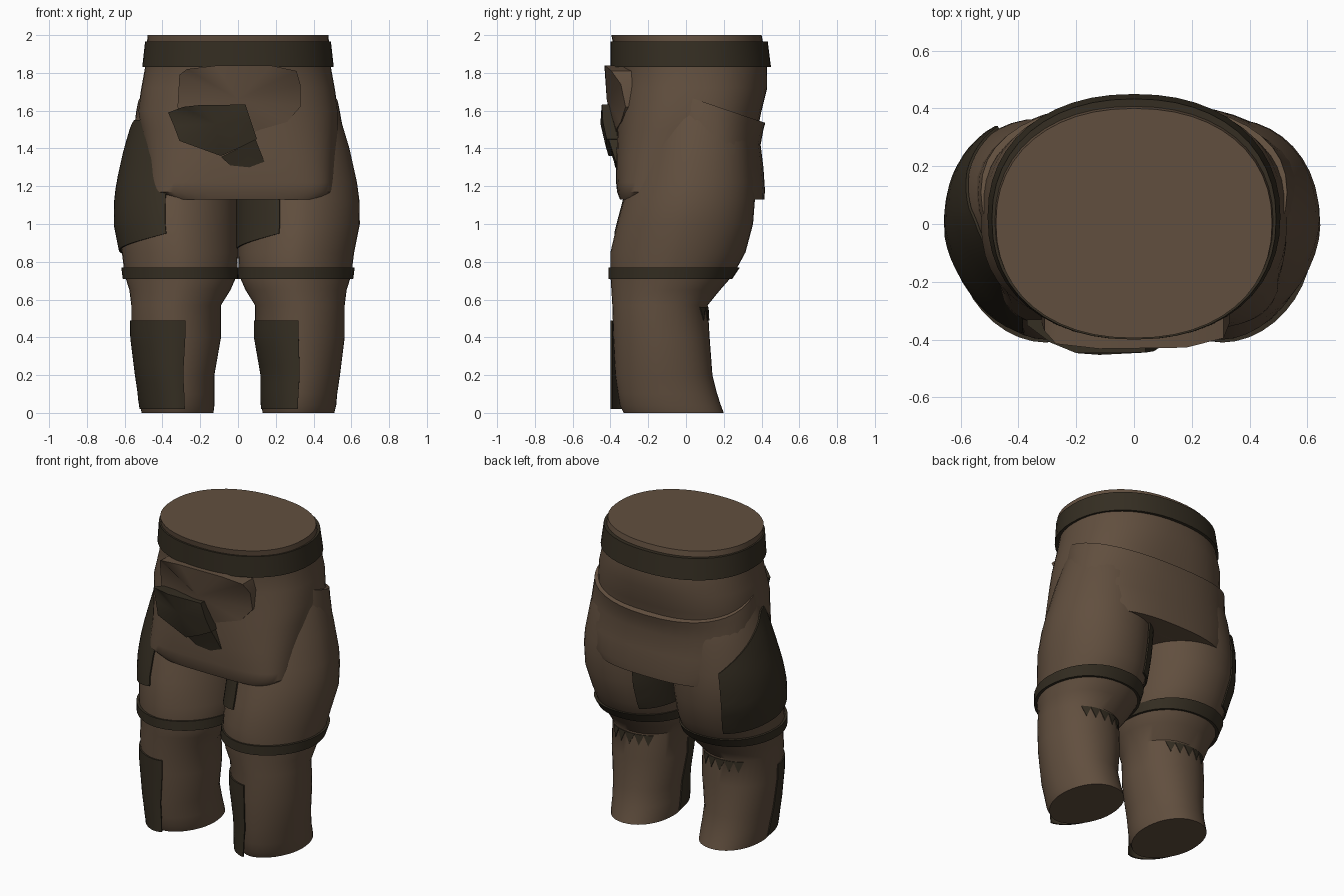
import bpy, bmesh, math

if "Cube" in bpy.data.objects:
    bpy.data.objects.remove(bpy.data.objects["Cube"])


def material(name, rgb):
    m = bpy.data.materials.new(name)
    m.diffuse_color = (*rgb, 1)
    m.use_nodes = True
    m.node_tree.nodes["Principled BSDF"].inputs["Base Color"].default_value = m.diffuse_color
    return m


BROWN = material("brown cloth", (0.120, 0.078, 0.049))
DARK = material("dark olive leather", (0.035, 0.027, 0.016))


def section(secs, z):
    """Interpolate (z, x0, x1, y0, y1, exponent, slope, front_drop) at a height."""
    z = max(secs[0][0], min(secs[-1][0], z))
    for a, b in zip(secs, secs[1:]):
        if z <= b[0]:
            t = (z - a[0]) / (b[0] - a[0])
            return [p + (q - p) * t for p, q in zip(a, b)]


def point(s, angle, off=0.0):
    """Point on a rounded cross-section; front_drop slims the front corners."""
    z, x0, x1, y0, y1, e, slope = s[:7]
    c, n = math.cos(angle), math.sin(angle)
    if n < 0 and len(s) > 7:
        e -= s[7]
    x = (x0 + x1) / 2 + ((x1 - x0) / 2 + off) * math.copysign(abs(c) ** (2 / e), c)
    y = (y0 + y1) / 2 + ((y1 - y0) / 2 + off) * math.copysign(abs(n) ** (2 / e), n)
    return x, y, z - slope * (y - y1)


def finish(name, bm, mat, angle=40):
    bmesh.ops.recalc_face_normals(bm, faces=bm.faces)
    me = bpy.data.meshes.new(name)
    bm.to_mesh(me)
    bm.free()
    ob = bpy.data.objects.new(name, me)
    bpy.context.collection.objects.link(ob)
    me.materials.append(mat)
    bpy.ops.object.select_all(action='DESELECT')
    ob.select_set(True)
    bpy.context.view_layer.objects.active = ob
    bpy.ops.object.shade_smooth_by_angle(angle=math.radians(angle))
    return ob


def loft(name, secs, mat, n=40):
    """Closed solid through stacked cross-sections."""
    bm = bmesh.new()
    rings = [[bm.verts.new(point(s, 2 * math.pi * i / n)) for i in range(n)] for s in secs]
    for a, b in zip(rings, rings[1:]):
        for i in range(n):
            bm.faces.new((a[i], a[(i + 1) % n], b[(i + 1) % n], b[i]))
    bm.faces.new(rings[0])
    bm.faces.new(rings[-1])
    return finish(name, bm, mat)


def patch(name, secs, a0, a1, zlo, zhi, off, mat, n=16, rows=10):
    """Thin curved patch following a lofted surface."""
    bm = bmesh.new()
    grid = []
    for i in range(n + 1):
        t = i / n
        ang = math.radians(a0 + (a1 - a0) * t)
        lo, hi = zlo(t), zhi(t)
        zs = [lo + (hi - lo) * j / rows for j in range(rows + 1)]
        grid.append([[bm.verts.new(point(section(secs, z), ang, o)) for z in zs]
                     for o in (off, off - 0.009)])
    for g, h in zip(grid, grid[1:]):
        for k in (0, 1):
            for j in range(rows):
                bm.faces.new((g[k][j], h[k][j], h[k][j + 1], g[k][j + 1]))
        for j in (0, rows):
            bm.faces.new((g[0][j], g[1][j], h[1][j], h[0][j]))
    for g in (grid[0], grid[-1]):
        for j in range(rows):
            bm.faces.new((g[0][j], g[0][j + 1], g[1][j + 1], g[1][j]))
    return finish(name, bm, mat)


def flap(name, centre, rim, back, mat):
    """Flap on the front: fan around a centre with sides running back."""
    bm = bmesh.new()
    c = bm.verts.new(centre)
    front = [bm.verts.new(p) for p in rim]
    rear = [bm.verts.new((x, back, z)) for x, y, z in rim]
    for i in range(len(rim)):
        j = (i + 1) % len(rim)
        bm.faces.new((c, front[i], front[j]))
        bm.faces.new((front[i], rear[i], rear[j], front[j]))
    bm.faces.new(rear)
    return finish(name, bm, mat, 35)


# Torso with the front panel hem at its lower end
loft("torso", [
    (1.13, -.40, .47, -.35, .28, 4.4, 0), (1.17, -.48, .51, -.365, .31, 4.4, 0),
    (1.22, -.485, .515, -.37, .33, 4.0, 0), (1.35, -.49, .52, -.37, .36, 3.3, 0),
    (1.5, -.515, .53, -.365, .38, 2.7, 0), (1.6, -.53, .53, -.36, .40, 2.5, 0),
    (1.72, -.512, .512, -.355, .43, 2.35, 0), (1.84, -.49, .49, -.36, .43, 2.2, 0),
    (1.95, -.483, .483, -.385, .41, 2.2, 0), (2.0, -.478, .478, -.395, .40, 2.2, 0)],
    BROWN, 48)

# Waist belt
loft("belt", [(1.83, -.507, .507, -.40, .45, 2.2, 0),
              (1.965, -.492, .492, -.40, .433, 2.2, 0)], DARK, 48)

# Seat panel wrapping round the back, upper edge sloping
loft("seat_panel", [
    (1.13, -.45, .46, -.02, .415, 2.5, 0), (1.18, -.50, .53, -.08, .418, 2.4, 0),
    (1.3, -.55, .57, -.14, .41, 2.25, .05), (1.42, -.55, .56, -.18, .395, 2.3, .2),
    (1.50, -.54, .54, -.20, .41, 2.3, .3), (1.535, -.53, .53, -.20, .42, 2.3, .34)], BROWN)

# Legs, slimmer towards the front corners
LEG = [(*s, .3) for s in [
    (0, .13, .51, -.33, .20, 2.15, 0), (.04, .125, .52, -.35, .185, 2.15, 0),
    (.1, .125, .525, -.36, .165, 2.15, 0), (.2, .125, .54, -.375, .14, 2.15, 0),
    (.4, .09, .565, -.385, .125, 2.15, 0), (.57, .09, .565, -.39, .115, 2.15, 0),
    (.65, .04, .575, -.395, .18, 2.15, 0), (.73, .005, .60, -.40, .25, 2.15, 0),
    (.85, .0, .615, -.40, .315, 2.1, 0), (1.0, .0, .645, -.365, .355, 2.1, 0),
    (1.13, .0, .642, -.33, .365, 2.1, 0), (1.22, .0, .63, -.30, .365, 2.1, 0),
    (1.4, .0, .59, -.25, .35, 2.1, 0), (1.55, .0, .545, -.21, .33, 2.1, 0),
    (1.7, .0, .49, -.18, .28, 2.1, 0)]]
BAND = [(.71, .0, .61, -.41, .245, 2.2, 0, .3), (.77, .0, .618, -.41, .285, 2.2, 0, .3)]


def mirrored(secs):
    return [(s[0], -s[2], -s[1], *s[3:]) for s in secs]


for side, flip, front_edge, inner in (("right", False, 250, 268), ("left", True, 257, 283)):
    secs = mirrored(LEG) if flip else LEG
    loft(side + "_leg", secs, BROWN)
    loft(side + "_knee_band", mirrored(BAND) if flip else BAND, DARK)
    # Dark patch on the thigh, on the same side of both legs
    patch(side + "_thigh_patch", secs, 118, front_edge,
          lambda t: .82 + .13 * t ** 1.5, lambda t: 1.24 + .31 * min(1, t * 1.9), .014, DARK, 22)
    # Shin plate with an upright front
    shin = [(s[0], s[1], s[2], -.393, *s[4:]) for s in secs if s[0] < .6]
    patch(side + "_shin_plate", shin, 182, inner,
          lambda t: .02, lambda t: .49, .006, DARK)
    # Ragged trim behind the knee
    patch(side + "_ragged_trim", secs, 55, 125,
          lambda t: .49 if round(t * 10) % 2 else .555, lambda t: .56, .004, DARK, 10, 1)

# Front pouch flap
flap("front_pouch", (0, -.42, 1.66), [
    (-.31, -.37, 1.79), (-.27, -.415, 1.82), (-.12, -.432, 1.838), (.18, -.428, 1.838),
    (.31, -.395, 1.81), (.33, -.345, 1.74), (.33, -.32, 1.62), (.26, -.345, 1.54),
    (.12, -.37, 1.50), (-.1, -.37, 1.42), (-.27, -.35, 1.47), (-.32, -.34, 1.62)],
    -.28, BROWN)

# Dark patch on the pouch and its torn lower piece
flap("pouch_patch", (-.12, -.453, 1.53), [
    (-.37, -.35, 1.59), (-.29, -.41, 1.62), (-.20, -.447, 1.63), (.04, -.445, 1.632),
    (.07, -.44, 1.54), (.10, -.42, 1.45), (.02, -.425, 1.41), (-.09, -.41, 1.36),
    (-.31, -.39, 1.44), (-.34, -.37, 1.52)], -.33, DARK)
flap("torn_patch", (.05, -.395, 1.39), [
    (.08, -.42, 1.48), (.14, -.372, 1.33), (.06, -.375, 1.30), (-.04, -.375, 1.31),
    (-.09, -.39, 1.355), (.0, -.40, 1.40)], -.35, DARK)
